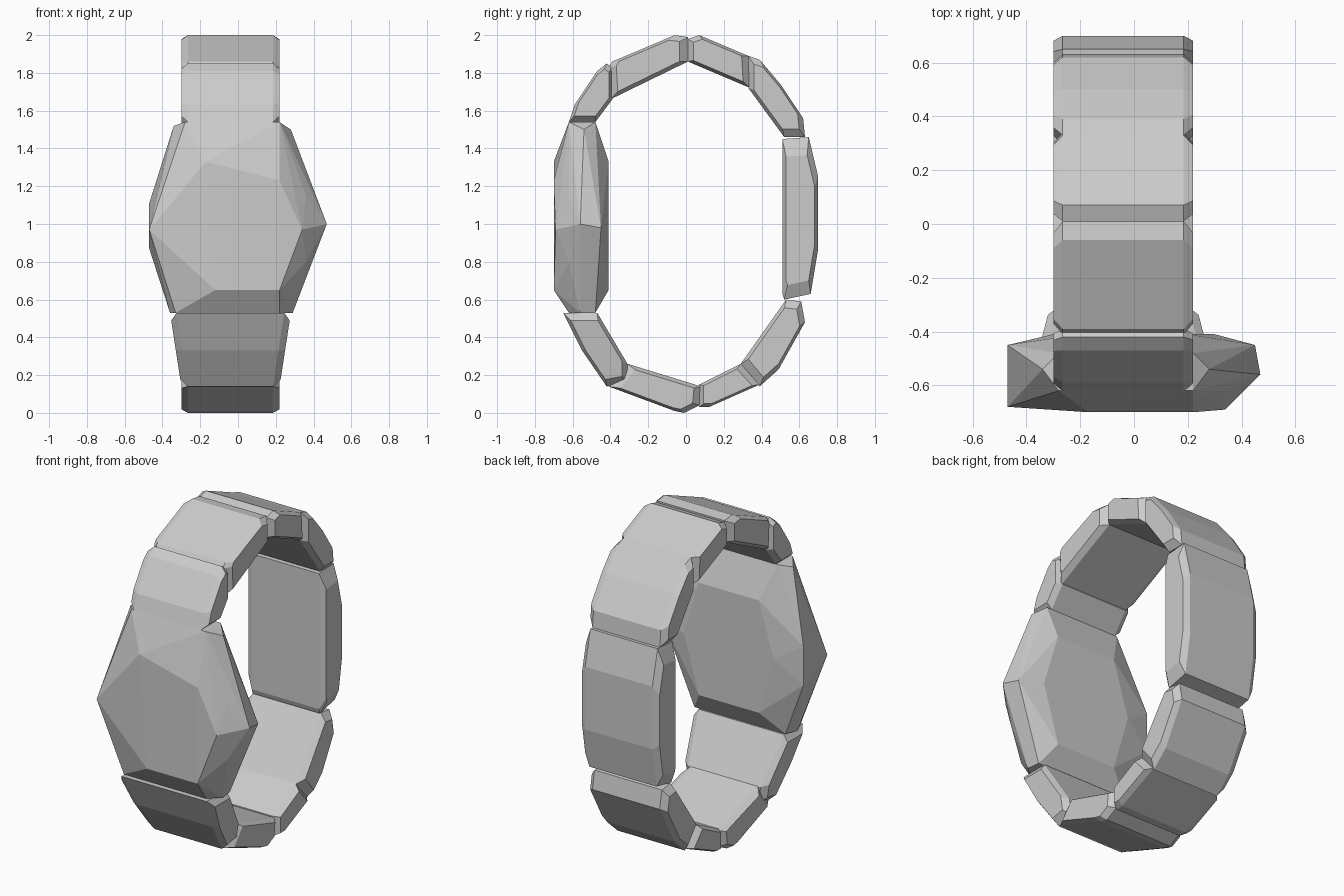
import bpy
import bmesh
from math import radians
from mathutils import Vector

default_cube = bpy.data.objects.get("Cube")
if default_cube:
    bpy.data.objects.remove(default_cube, do_unlink=True)

# One plain grey for the whole model
grey = bpy.data.materials.new("plain grey")
grey.use_nodes = True
colour = (0.6, 0.6, 0.6, 1)
grey.diffuse_color = colour
grey.node_tree.nodes["Principled BSDF"].inputs["Base Color"].default_value = colour

CENTRE_X = -0.04    # the band sits slightly to one side
FACE_HALF = 0.225   # half width of the flat outer face
FULL_HALF = 0.26    # half width at the chamfered sides
SHRINK = 0.8        # size of the side caps relative to the profile


def faceted_solid(name, points):
    """Wrap points in a flat shaded convex solid."""
    mesh = bpy.data.meshes.new(name)
    bm = bmesh.new()
    for point in points:
        bm.verts.new(point)
    hull = bmesh.ops.convex_hull(bm, input=bm.verts)
    loose = set(hull["geom_interior"]) | set(hull["geom_unused"])
    verts = [item for item in loose if isinstance(item, bmesh.types.BMVert)]
    bmesh.ops.delete(bm, geom=verts, context="VERTS")
    bmesh.ops.dissolve_limit(bm, angle_limit=radians(1), verts=bm.verts, edges=bm.edges)
    bmesh.ops.recalc_face_normals(bm, faces=bm.faces)
    bm.to_mesh(mesh)
    bm.free()
    mesh.materials.append(grey)
    part = bpy.data.objects.new(name, mesh)
    bpy.context.collection.objects.link(part)
    return part


def band_link(name, profile, flare=0.0):
    """Chamfered link from a side profile (y, z); flare widens it upwards."""
    outline = [Vector((0, y, z)) for y, z in profile]
    middle = sum(outline, Vector()) / len(outline)
    low = min(p.z for p in outline)
    high = max(p.z for p in outline)
    points = []
    for half, scale in ((FACE_HALF, 1), (FULL_HALF, SHRINK)):
        for corner in outline:
            p = middle + (corner - middle) * scale
            reach = half + flare * (p.z - low) / (high - low)
            for side in (-1, 1):
                points.append((CENTRE_X + side * reach, p.y, p.z))
    faceted_solid(name, points)


# Upper half of the band, front to back
band_link("upper_front_link", [(-.62, 1.54), (-.59, 1.63), (-.47, 1.81), (-.42, 1.85),
                               (-.39, 1.83), (-.39, 1.66), (-.48, 1.54)])
band_link("top_front_link", [(-.41, 1.83), (-.39, 1.86), (-.06, 2), (.01, 1.99),
                             (.01, 1.86), (-.4, 1.66)])
band_link("top_back_link", [(.01, 1.98), (.07, 2), (.33, 1.89), (.34, 1.72), (.01, 1.86)])
band_link("upper_back_link", [(.33, 1.89), (.39, 1.87), (.5, 1.74), (.62, 1.56),
                              (.63, 1.46), (.52, 1.46), (.33, 1.72)])

# Long clasp at the back
band_link("clasp", [(.51, 1.45), (.65, 1.46), (.7, 1.25), (.7, .87),
                    (.66, .63), (.52, .6), (.51, .63)])

# Lower half of the band, back to front
band_link("lower_back_link", [(.53, .6), (.61, .59), (.63, .48), (.49, .23),
                              (.39, .14), (.29, .26)])
band_link("bottom_back_link", [(.07, .15), (.29, .26), (.39, .15), (.12, .03), (.07, .03)])
band_link("bottom_front_link", [(.08, .14), (.07, .04), (-.01, 0), (-.06, .01),
                                (-.41, .14), (-.31, .26)])
band_link("lower_front_link", [(-.31, .26), (-.31, .16), (-.42, .14), (-.55, .33),
                               (-.65, .53), (-.47, .53)], flare=0.06)

# Watch case: a faceted, slightly uneven stone shape
front_facets = [(-.17, -.7, 1.33), (.22, -.7, 1.23), (.34, -.69, .97),
                (.22, -.7, .65), (-.12, -.7, .65), (-.47, -.68, .97)]
side_points = [(.36, -.62, 1.15), (.47, -.56, 1), (.45, -.45, .98), (.36, -.62, .8),
               (-.47, -.45, 1.11), (-.47, -.45, .87)]
back_facets = [(-.2, -.41, 1.33), (.2, -.41, 1.33), (.3, -.41, 1),
               (.2, -.41, .65), (-.2, -.41, .65), (-.3, -.41, 1)]
top_rim = [(-.28, -.62, 1.54), (.22, -.62, 1.54), (.28, -.54, 1.5),
           (.22, -.48, 1.54), (-.28, -.48, 1.54), (-.34, -.54, 1.52)]
bottom_rim = [(-.33, -.62, .53), (.22, -.62, .53), (.29, -.56, .53),
              (.28, -.48, .53), (-.33, -.48, .53), (-.36, -.55, .53)]
faceted_solid("watch_case", front_facets + side_points + back_facets + top_rim + bottom_rim)
